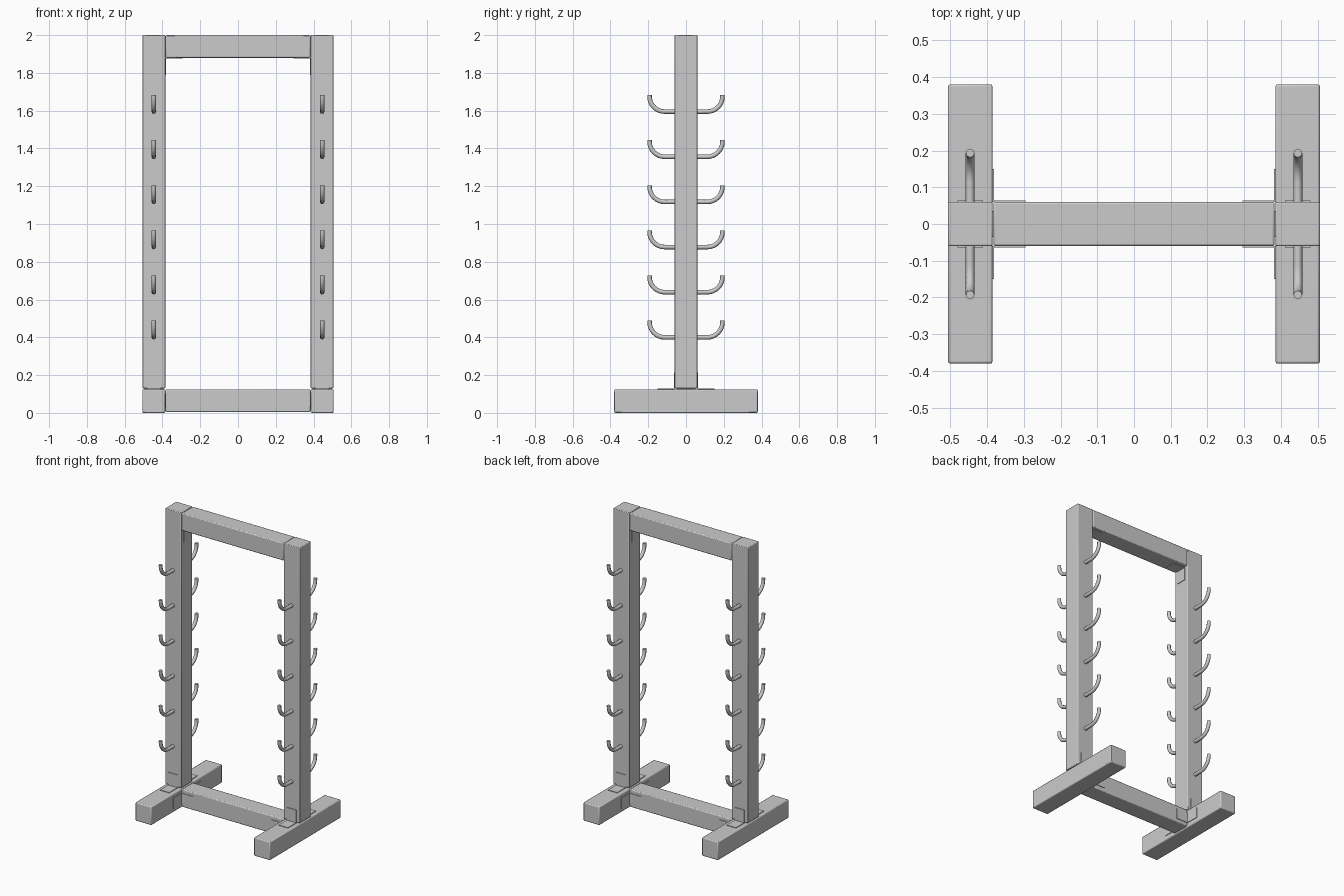
import bpy, math
from mathutils import Vector

cube = bpy.data.objects.get("Cube")
if cube:
    bpy.data.objects.remove(cube, do_unlink=True)

grey = bpy.data.materials.new("plain grey")
grey.use_nodes = True
COLOUR = (0.6, 0.6, 0.6, 1)
grey.diffuse_color = COLOUR
grey.node_tree.nodes["Principled BSDF"].inputs["Base Color"].default_value = COLOUR


def box(name, lo, hi, bevel=0.0):
    """Box between two corners, given in any order."""
    lo, hi = Vector(lo), Vector(hi)
    bpy.ops.mesh.primitive_cube_add(size=1, location=(lo + hi) / 2)
    ob = bpy.context.object
    ob.name = name
    ob.scale = [abs(c) for c in hi - lo]
    bpy.ops.object.transform_apply(location=False, rotation=False, scale=True)
    ob.data.materials.append(grey)
    if bevel:
        mod = ob.modifiers.new("bevel", "BEVEL")
        mod.width, mod.segments = bevel, 2
        bpy.ops.object.shade_smooth_by_angle(angle=math.radians(35))
    return ob


def bracket(name, corner, arm_a, arm_b, across, t=0.004):
    """Two thin plates meeting at a corner along arm_a and arm_b."""
    c, a, b, w = map(Vector, (corner, arm_a, arm_b, across))
    box(name + "_plate_a", c - w, c + w + a + b.normalized() * t)
    box(name + "_plate_b", c - w, c + w + b + a.normalized() * t)


def hook(name, x, side, z):
    """Round rod: straight out of the post, then a quarter turn upward."""
    r, y0 = 0.08, 0.113
    pts = [(x, side * 0.05, z)]
    for i in range(9):
        a = math.radians(90 * i / 8)
        pts.append((x, side * (y0 + r * math.sin(a)), z + r * (1 - math.cos(a))))
    pts.append((x, side * (y0 + r), z + 0.088))
    cu = bpy.data.curves.new(name, "CURVE")
    cu.dimensions = "3D"
    cu.bevel_depth, cu.bevel_resolution = 0.012, 2
    cu.use_fill_caps = True
    sp = cu.splines.new("POLY")
    sp.points.add(len(pts) - 1)
    for p, co in zip(sp.points, pts):
        p.co = (*co, 1)
    sp.use_smooth = True
    cu.materials.append(grey)
    bpy.context.collection.objects.link(bpy.data.objects.new(name, cu))


# Cross beams
box("top_beam", (-0.383, -0.06, 1.88), (0.383, 0.06, 2.0), 0.006)
box("bottom_beam", (-0.383, -0.06, 0.005), (0.383, 0.06, 0.125), 0.006)

for label, s in (("left", 1), ("right", -1)):
    # Foot and post
    box(label + "_foot", (s * 0.385, -0.38, 0), (s * 0.506, 0.38, 0.125), 0.006)
    box(label + "_post", (s * 0.385, -0.06, 0.13), (s * 0.506, 0.06, 2.0), 0.004)
    box(label + "_post_base", (s * 0.395, -0.05, 0.12), (s * 0.496, 0.05, 0.135))
    # Bracket under the top beam
    bracket(label + "_top_bracket", (s * 0.385, 0, 1.88), (s * -0.09, 0, 0),
            (0, 0, -0.09), (0, 0.035, 0))
    for face, f in (("back", 1), ("front", -1)):
        # Brackets between post and foot, and between beam and foot
        bracket(f"{label}_{face}_post_bracket", (s * 0.446, f * 0.06, 0.125),
                (0, f * 0.09, 0), (0, 0, 0.09), (0.035, 0, 0))
        bracket(f"{label}_{face}_beam_bracket", (s * 0.385, f * 0.06, 0.065),
                (s * -0.09, 0, 0), (0, f * 0.09, 0), (0, 0, 0.035))
        # Hooks up the post
        for i in range(6):
            hook(f"{label}_{face}_hook_{i + 1}", s * 0.446, f, 0.4 + 0.239 * i)
